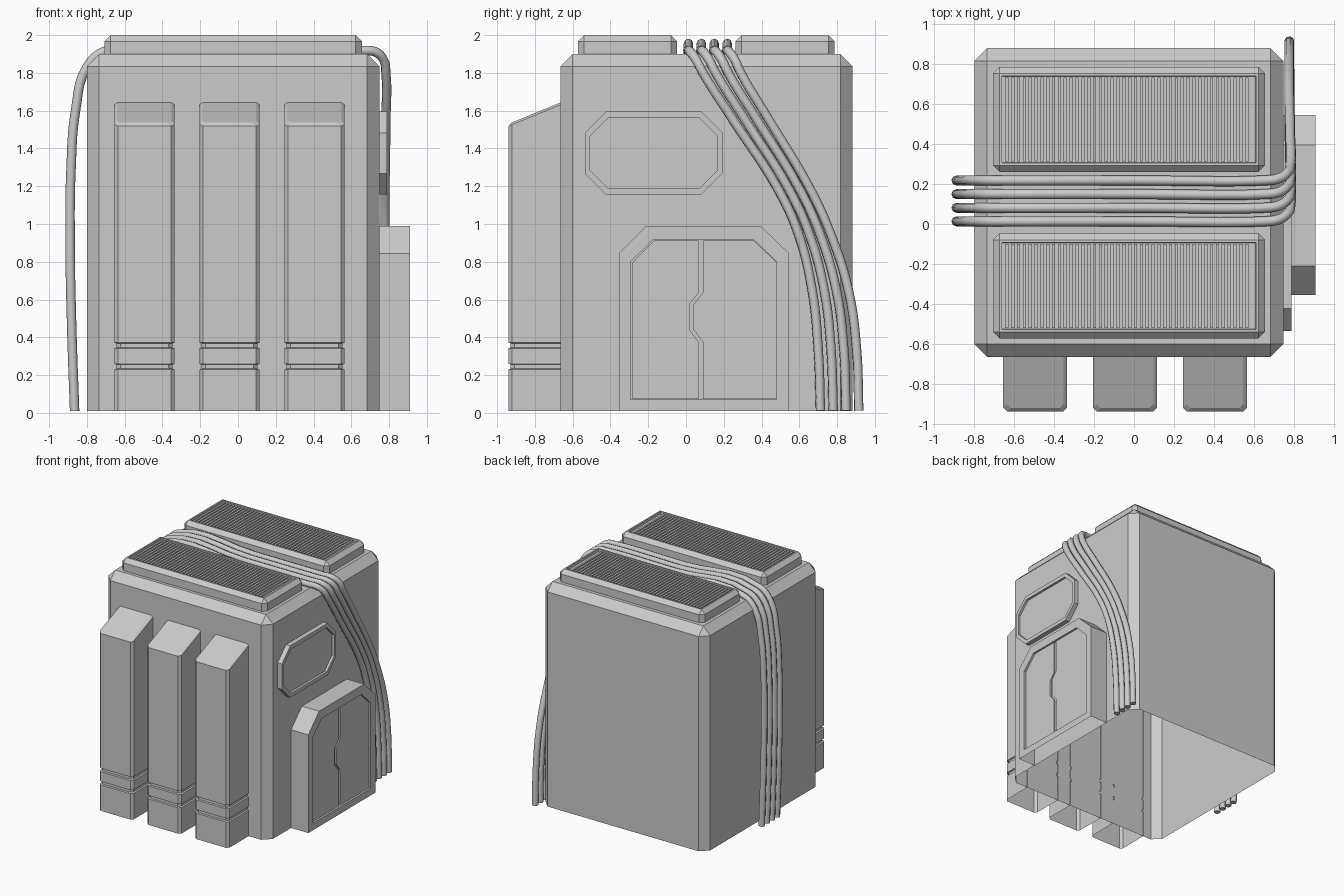
import bpy, bmesh
from mathutils import Vector

if "Cube" in bpy.data.objects:
    bpy.data.objects.remove(bpy.data.objects["Cube"])


def finish(name, bm):
    bmesh.ops.recalc_face_normals(bm, faces=bm.faces)
    me = bpy.data.meshes.new(name)
    bm.to_mesh(me)
    bm.free()
    ob = bpy.data.objects.new(name, me)
    bpy.context.collection.objects.link(ob)
    return ob


def add_box(bm, lo, hi):
    vs = bmesh.ops.create_cube(bm, size=1)["verts"]
    for v in vs:
        v.co = Vector([hi[i] if v.co[i] > 0 else lo[i] for i in range(3)])


def bevelled_box(lo, hi, bevel):
    """Box with chamfered sides and top, open underneath."""
    bm = bmesh.new()
    add_box(bm, lo, hi)
    edges = [e for e in bm.edges if max(v.co.z for v in e.verts) > lo[2] + 1e-4]
    bmesh.ops.bevel(bm, geom=edges, offset=bevel, segments=1, profile=0.5, affect='EDGES')
    bm.normal_update()
    bottom = [f for f in bm.faces if f.normal.z < -0.9]
    bmesh.ops.delete(bm, geom=bottom, context='FACES')
    return bm


def loft(name, rings, closed=True):
    """Bridge matching rings of points and cap the last one."""
    bm = bmesh.new()
    vr = [[bm.verts.new(p) for p in r] for r in rings]
    n = len(vr[0])
    for a, b in zip(vr, vr[1:]):
        for i in range(n if closed else n - 1):
            j = (i + 1) % n
            bm.faces.new((a[i], a[j], b[j], b[i]))
    bm.faces.new(vr[-1])
    return finish(name, bm)


def at_x(x, pts):
    return [(x, y, z) for y, z in pts]


def octagon(y0, y1, z0, z1, c):
    return [(y0 + c, z0), (y1 - c, z0), (y1, z0 + c), (y1, z1 - c),
            (y1 - c, z1), (y0 + c, z1), (y0, z1 - c), (y0, z0 + c)]


# Main housing
finish("housing", bevelled_box((-0.80, -0.665, 0.01), (0.748, 0.882, 1.90), 0.065))

# Two roof vents with recessed grilles and slats
for tag, y0 in (("front", -0.573), ("rear", 0.261)):
    y1 = y0 + 0.526
    bm = bevelled_box((-0.707, y0, 1.895), (0.656, y1, 2.0), 0.033)
    bm.normal_update()
    top = [max(bm.faces, key=lambda f: f.calc_center_median().z)]
    bmesh.ops.inset_individual(bm, faces=top, thickness=0.018)
    bmesh.ops.inset_individual(bm, faces=top, thickness=0.002, depth=-0.022)
    finish(f"{tag}_vent", bm)
    bm = bmesh.new()
    for i in range(42):
        x = -0.645 + i * 0.0293
        add_box(bm, (x, y0 + 0.053, 1.975), (x + 0.016, y1 - 0.053, 1.995))
    finish(f"{tag}_vent_slats", bm)

# Three front pillars with grooved feet and sloped tops
def pillar_ring(cx, d, z, slope=0.0):
    w, yf, yb, c = 0.16 - d, -0.94 + d, -0.66, 0.02
    pts = [(-w, yb), (-w, yf + c), (-w + c, yf), (w - c, yf), (w, yf + c), (w, yb)]
    return [(cx + x, y, z + slope * (y + 0.94)) for x, y in pts]


for i in range(3):
    cx = -0.495 + i * 0.45
    rings = [pillar_ring(cx, 0, 0.01)]
    for z in (0.23, 0.342):
        rings += [pillar_ring(cx, d, z + h)
                  for d, h in ((0, 0), (0.012, 0.004), (0.012, 0.026), (0, 0.03))]
    rings += [pillar_ring(cx, 0, 1.518, 0.41), pillar_ring(cx, 0.018, 1.53, 0.41)]
    loft(f"pillar_{i + 1}", rings, closed=False)

# Side window plate
loft("side_window", [
    at_x(0.74, octagon(-0.535, 0.192, 1.155, 1.595, 0.112)),
    at_x(0.788, octagon(-0.535, 0.192, 1.155, 1.595, 0.112)),
    at_x(0.788, octagon(-0.511, 0.168, 1.187, 1.562, 0.1)),
    at_x(0.768, octagon(-0.511, 0.168, 1.187, 1.562, 0.1))])

# Side cabinet with recessed front, open underneath
outer = [(0.545, 0.01), (0.545, 0.845), (0.395, 0.99), (-0.21, 0.99), (-0.355, 0.845), (-0.355, 0.01)]
inner = [(0.48, 0.07), (0.48, 0.80), (0.36, 0.915), (-0.175, 0.915), (-0.295, 0.80), (-0.295, 0.07)]
cab = loft("side_cabinet", [at_x(0.74, outer), at_x(0.91, outer), at_x(0.91, inner), at_x(0.885, inner)])
bm = bmesh.new()
bm.from_mesh(cab.data)
bmesh.ops.delete(bm, geom=[f for f in bm.faces if all(v.co.z < 0.02 for v in f.verts)], context='FACES')
bm.to_mesh(cab.data)
bm.free()

# Two cabinet doors with a jogged seam
seam = [(0.067, 0.912), (0.067, 0.635), (0.018, 0.575), (0.018, 0.44), (0.067, 0.375), (0.067, 0.073)]
left = seam + [(-0.283, 0.073), (-0.283, 0.796), (-0.17, 0.912)]
right = [(y + 0.022, z) for y, z in seam] + [(0.478, 0.073), (0.478, 0.80), (0.359, 0.912)]
for name, pts in (("left_door", left), ("right_door", right)):
    loft(name, [at_x(0.883, pts), at_x(0.897, pts)])

# Four cables over the roof, falling down both sides
left_drop = [(-0.865, 0.01), (-0.88, 0.44), (-0.889, 0.92), (-0.884, 1.29),
             (-0.86, 1.60), (-0.80, 1.83), (-0.70, 1.917)]
right_drop = [(0.783, 1.80, 0.09, 0.29), (0.783, 1.55, 0.25, 0.44), (0.778, 1.18, 0.49, 0.66),
              (0.778, 0.95, 0.595, 0.765), (0.778, 0.65, 0.668, 0.86),
              (0.778, 0.34, 0.70, 0.903), (0.778, 0.012, 0.712, 0.915)]
for i in range(4):
    t = i / 3
    y = 0.013 + 0.205 * t
    path = [(x, y, z) for x, z in left_drop]
    path += [(0.0, y, 1.917), (0.65, y, 1.917), (0.725, y + 0.01, 1.912), (0.77, y + 0.04, 1.87)]
    path += [(x, a + (b - a) * t, z) for x, z, a, b in right_drop]
    cu = bpy.data.curves.new(f"cable_{i + 1}", 'CURVE')
    cu.dimensions = '3D'
    cu.bevel_depth = 0.025
    cu.bevel_resolution = 2
    cu.resolution_u = 5
    cu.use_fill_caps = True
    sp = cu.splines.new('BEZIER')
    sp.bezier_points.add(len(path) - 1)
    for bp, p in zip(sp.bezier_points, path):
        bp.co = p
        bp.handle_left_type = bp.handle_right_type = 'AUTO'
    bpy.context.collection.objects.link(bpy.data.objects.new(f"cable_{i + 1}", cu))
